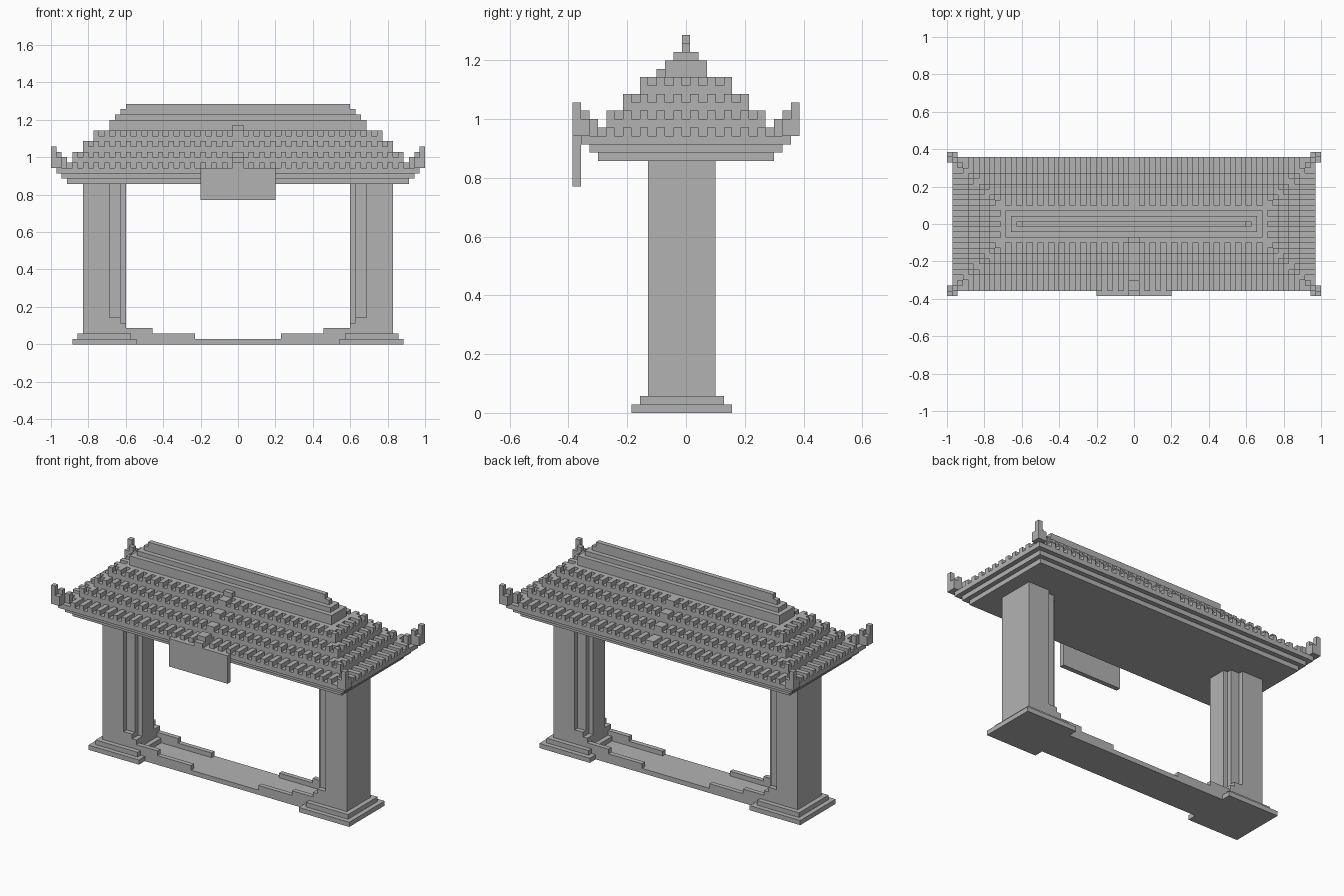
import bpy, bmesh

U = 2 / 70  # size of one block

old = bpy.data.objects.get("Cube")
if old:
    bpy.data.objects.remove(old, do_unlink=True)

stone = bpy.data.materials.new("grey_stone")
stone.use_nodes = True
GREY = (0.45, 0.45, 0.45, 1)
stone.diffuse_color = GREY
stone.node_tree.nodes["Principled BSDF"].inputs["Base Color"].default_value = GREY


def blocks(name, boxes):
    """One object from boxes given as (x0, x1, y0, y1, z0, z1) in block units."""
    bm = bmesh.new()
    for x0, x1, y0, y1, z0, z1 in boxes:
        made = bmesh.ops.create_cube(bm, size=1)
        for v in made["verts"]:
            v.co.x = U * (x1 if v.co.x > 0 else x0)
            v.co.y = U * (y1 if v.co.y > 0 else y0)
            v.co.z = U * (z1 if v.co.z > 0 else z0)
    mesh = bpy.data.meshes.new(name)
    bm.to_mesh(mesh)
    bm.free()
    mesh.materials.append(stone)
    obj = bpy.data.objects.new(name, mesh)
    bpy.context.collection.objects.link(obj)


def slab(hx, hy, z0, z1):
    return (-hx, hx, -hy, hy, z0, z1)


def flip_x(b):
    return (-b[1], -b[0]) + tuple(b[2:])


def flip_y(b, middle=0):
    return (b[0], b[1], 2 * middle - b[3], 2 * middle - b[2], b[4], b[5])


def four(boxes):
    both = boxes + [flip_x(b) for b in boxes]
    return both + [flip_y(b) for b in both]


# Pillars on stepped plinths, mirrored left and right
plinth = [(19, 31, -6.5, 5.5, 0, 1), (20, 30, -5.5, 4.5, 1, 2)]
pillar = [(24, 29, -4.5, 3.5, 2, 30), (22, 24, -3.5, 2.5, 2, 30),
          (21, 22, -2.5, 1.5, 2, 30)]
for side, turn in (("left", lambda b: b), ("right", flip_x)):
    blocks(side + "_plinth", [turn(b) for b in plinth])
    blocks(side + "_pillar", [turn(b) for b in pillar])

# Threshold floor with stepped curbs along front and back
blocks("threshold", [(-19, 19, -4.5, 3.5, 0, 1)])
curb = [(8, 16, -4.5, -3.5, 1, 2), (16, 21, -4.5, -3.5, 1, 3),
        (21, 22, -4.5, -2.5, 2, 4), (22, 24, -4.5, -3.5, 2, 5)]
curb += [flip_x(b) for b in curb]
blocks("front_curb", curb)
blocks("back_curb", [flip_y(b, -0.5) for b in curb])

# Eaves widen upward
blocks("eaves", [slab(32 + i, 10.5 + i, 30 + i, 31 + i) for i in range(3)])

# Roof tiers: half length, half depth and top of the tile bed
tiers = [(34, 12.5, 33), (31, 9.5, 35), (29, 7.5, 37), (27, 5.5, 39), (25, 3.5, 40)]
blocks("roof_tiers", [slab(hx, hy, low[2], z)
                      for low, (hx, hy, z) in zip(tiers, tiers[1:])])

# Tile ribs on each tier, with stepped hips at the corners
ribs, hips = [], []
for (ox, oy, z), (ix, iy, _) in zip(tiers, tiers[1:]):
    front = [(-1, 1, -oy, -iy, z, z + 1)]
    for x in range(2, ix, 2):
        rib = (x, x + 1, -oy, -iy, z, z + 1)
        front += [rib, flip_x(rib)]
    ribs += front + [flip_y(b) for b in front]
    y = 0.5
    while y < iy:
        ribs += four([(ix, ox, y, y + 1, z, z + 1)])
        y += 2
    hips += four([(ix + i, ix + i + 1, iy + i, iy + i + 1, z, z + 1)
                  for i in range(ox - ix)])
blocks("tile_ribs", ribs)
blocks("roof_hips", hips)

# Ridge
blocks("ridge", [slab(24, 2.5, 40, 42), slab(23, 1.5, 42, 43),
                 slab(22, 0.5, 43, 44), slab(21, 0.5, 44, 45)])

# Upturned corner finials
blocks("corner_finials", four([
    (32, 33, 10.5, 11.5, 34, 35), (33, 34, 11.5, 12.5, 33, 36),
    (33, 34, 12.5, 13.5, 33, 35), (34, 35, 11.5, 12.5, 33, 35),
    (34, 35, 12.5, 13.5, 33, 37)]))

# Hanging sign board with its straps
blocks("sign_board", [(-7, 7, -13.5, -12.5, 27, 33)])
blocks("sign_straps", [(-1, 1, -13.5, -12.5, 33, 34), (-1, 1, -12.5, -10.5, 34, 35),
                       (-1, 1, -3.5, -2.5, 40, 41)])
